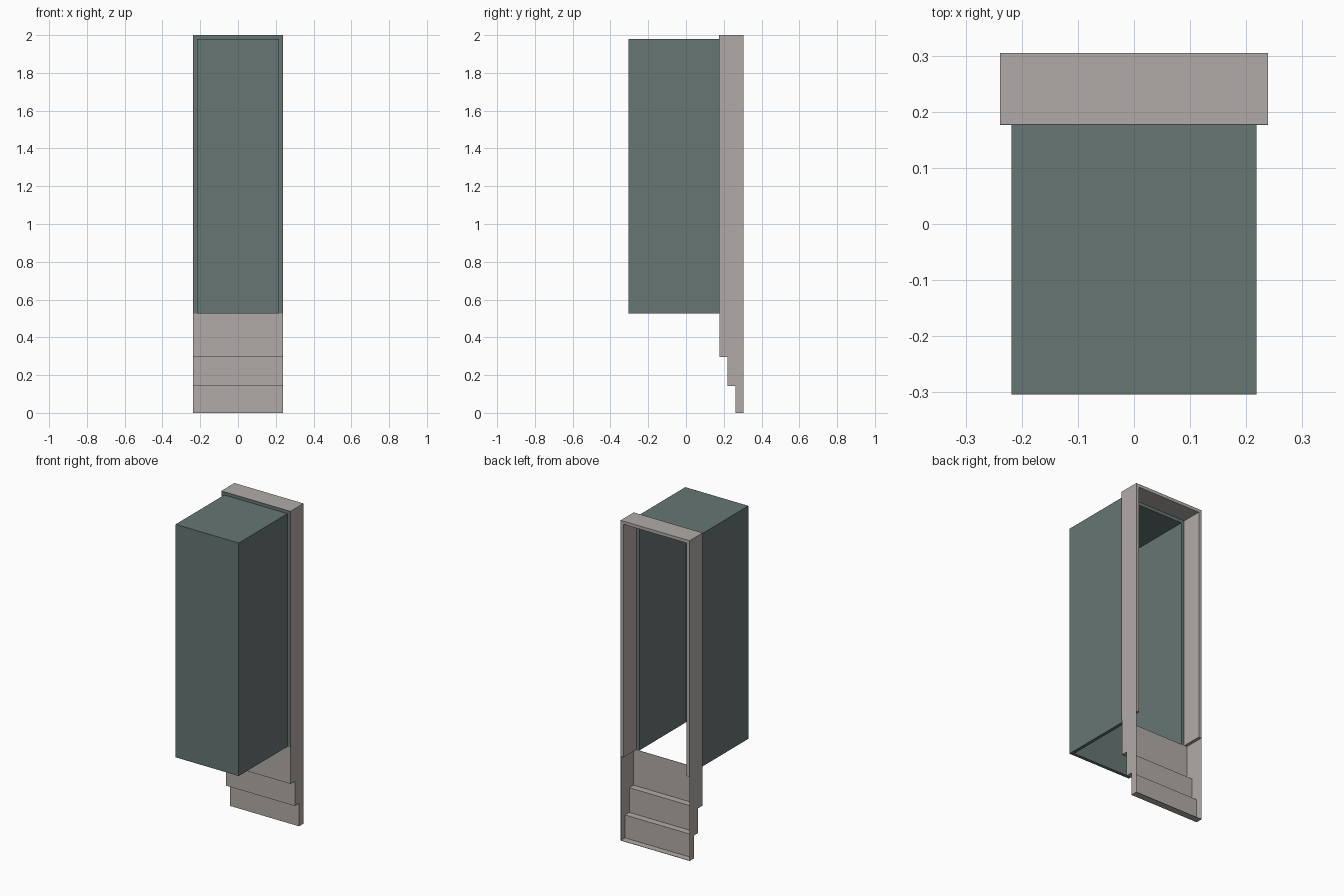
import bpy, bmesh

if "Cube" in bpy.data.objects:
    bpy.data.objects.remove(bpy.data.objects["Cube"])

def material(name, rgb):
    m = bpy.data.materials.new(name)
    m.diffuse_color = (*rgb, 1)
    m.use_nodes = True
    m.node_tree.nodes["Principled BSDF"].inputs["Base Color"].default_value = m.diffuse_color
    return m

GREY = material("warm grey", (0.44, 0.41, 0.39))
TEAL = material("slate teal", (0.135, 0.18, 0.172))

W, BACK, FRONT = 0.2385, 0.305, 0.178   # frame half width and depth range
BW, BOX_FRONT = 0.218, -0.304           # box half width and front face
SILL, BOX_TOP, TOP = 0.525, 1.98, 2.0
T = 0.02                                # wall thickness
THIN = 0.002                            # sheet thickness

def prism(name, profile, axis, a, b, mat):
    """Extrude a closed 2D profile along axis x (profile = y,z) or y (profile = x,z)
    or z (profile = x,y)."""
    put = {"x": lambda p, q, t: (t, p, q),
           "y": lambda p, q, t: (p, t, q),
           "z": lambda p, q, t: (p, q, t)}[axis]
    bm = bmesh.new()
    face = bm.faces.new([bm.verts.new(put(p, q, a)) for p, q in profile])
    top = bmesh.ops.extrude_face_region(bm, geom=[face])["geom"]
    shift = put(0, 0, b - a)
    bmesh.ops.translate(bm, vec=shift, verts=[v for v in top if isinstance(v, bmesh.types.BMVert)])
    # keep the starting cap so the solid is closed
    if not face.is_valid:
        bm.verts.ensure_lookup_table()
        bm.faces.new(bm.verts[:len(profile)])
    bmesh.ops.recalc_face_normals(bm, faces=bm.faces)
    me = bpy.data.meshes.new(name)
    bm.to_mesh(me)
    bm.free()
    me.materials.append(mat)
    ob = bpy.data.objects.new(name, me)
    bpy.context.collection.objects.link(ob)
    return ob

def rect(a, b, c, d):
    return [(a, c), (b, c), (b, d), (a, d)]

# Hollow box, open at the back and at the bottom
shell = [(-BW, FRONT), (-BW, BOX_FRONT), (BW, BOX_FRONT), (BW, FRONT),
         (BW - T, FRONT), (BW - T, BOX_FRONT + T), (-BW + T, BOX_FRONT + T), (-BW + T, FRONT)]
prism("box_walls", shell, "z", SILL, BOX_TOP - T, TEAL)
prism("box_lid", rect(-BW, BW, BOX_FRONT, FRONT), "z", BOX_TOP - T, BOX_TOP, TEAL)

# Thin flange around the box, against the frame
arch = [(-W, SILL), (-W, TOP), (W, TOP), (W, SILL),
        (BW, SILL), (BW, BOX_TOP), (-BW, BOX_TOP), (-BW, SILL)]
prism("box_flange", arch, "y", FRONT - THIN, FRONT, TEAL)

# Frame around the opening: two posts and a head
prism("frame_arch", arch, "y", FRONT, BACK, GREY)

# Stepped side sheets and stepped front sheet below the opening
steps = [(FRONT, SILL), (FRONT, 0.297), (0.22, 0.297), (0.22, 0.143),
         (0.262, 0.143), (0.262, 0), (BACK, 0)]
for name, s in (("left_side_sheet", -1), ("right_side_sheet", 1)):
    prism(name, steps + [(BACK, SILL)], "x", s * W, s * (W - THIN), GREY)
inner = [(y + THIN, z + THIN) for y, z in steps[1:-1]] + [(BACK, THIN)]
prism("stepped_panel", steps + inner[::-1] + [(FRONT + THIN, SILL)],
      "x", -W + THIN, W - THIN, GREY)
